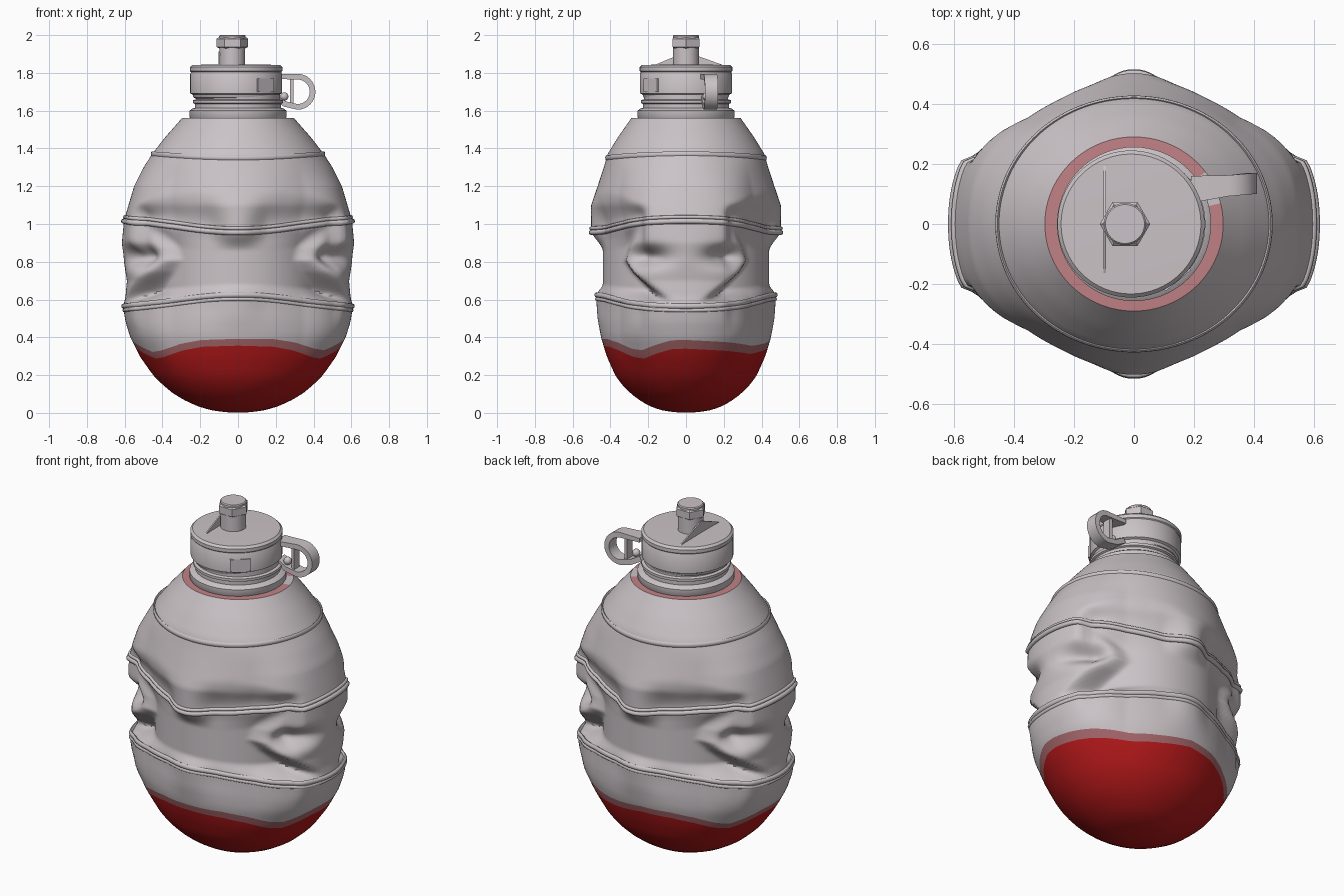
import bpy, bmesh, math
from math import sin, cos, pi, radians, degrees, hypot

if "Cube" in bpy.data.objects:
    bpy.data.objects.remove(bpy.data.objects["Cube"])

def material(name, rgb):
    m = bpy.data.materials.new(name)
    m.diffuse_color = (*rgb, 1)
    m.use_nodes = True
    m.node_tree.nodes["Principled BSDF"].inputs["Base Color"].default_value = m.diffuse_color
    return m

GREY = material("warm grey", (0.595, 0.545, 0.57))
RED = material("deep red", (0.45, 0.009, 0.010))
DUSK = material("dusky pink", (0.38, 0.135, 0.145))
PINK = material("pale pink", (0.53, 0.22, 0.235))

def finish(name, bm, mats=(GREY,), angle=35):
    bmesh.ops.recalc_face_normals(bm, faces=bm.faces)
    me = bpy.data.meshes.new(name)
    bm.to_mesh(me)
    bm.free()
    ob = bpy.data.objects.new(name, me)
    bpy.context.collection.objects.link(ob)
    for m in mats:
        me.materials.append(m)
    bpy.ops.object.select_all(action='DESELECT')
    ob.select_set(True)
    bpy.context.view_layer.objects.active = ob
    bpy.ops.object.shade_smooth_by_angle(angle=radians(angle))
    return ob

def lookup(table, x):
    for (x0, y0), (x1, y1) in zip(table, table[1:]):
        if x <= x1:
            return y0 + (y1 - y0) * max(0, (x - x0) / (x1 - x0))
    return table[-1][1]

def smooth(lo, hi, x):
    t = min(1, max(0, (x - lo) / (hi - lo)))
    return t * t * (3 - 2 * t)

def skin(bm, rings, wrap=False):
    """Join closed rings of points with quads."""
    vs = [[bm.verts.new(p) for p in r] for r in rings]
    n = len(vs[0])
    pairs = list(zip(vs, vs[1:])) + ([(vs[-1], vs[0])] if wrap else [])
    for a, b in pairs:
        for i in range(n):
            j = (i + 1) % n
            bm.faces.new((a[i], a[j], b[j], b[i]))
    return vs

# ---- body shape: half width, half depth, and the folds ----
WIDE = [(0, 0), (.004, .07), (.012, .13), (.03, .2), (.06, .27), (.1, .34), (.15, .4), (.2, .45),
        (.3, .52), (.4, .57), (.48, .595), (.56, .608), (.62, .595), (.7, .588), (.8, .605), (.9, .615),
        (1.02, .603), (1.1, .58), (1.2, .55), (1.3, .5), (1.37, .455), (1.46, .385), (1.56, .297)]
DEEP = [(0, 0), (.004, .065), (.012, .12), (.03, .18), (.06, .235), (.1, .29), (.15, .34), (.2, .375),
        (.3, .42), (.4, .45), (.5, .468), (.6, .475), (.8, .485), (.97, .502), (1.1, .502),
        (1.2, .468), (1.3, .435), (1.37, .415), (1.46, .36), (1.56, .29)]
PANEL = [(0, 15), (.1, 21), (.25, 31), (.4, 42), (.54, 50), (.7, 47), (.85, 40), (1, 31)]
PAINT = [(0, .34), (8, .338), (18, .312), (27, .287), (35, .295), (50, .33), (65, .35), (90, .356)]
PAINT_BACK = [(0, .34), (25, .328), (48, .312), (70, .33), (90, .352)]
HOLLOW = [(20, 1.1), (40, 1.16), (60, 1.185), (75, 1.17), (90, 1.15)]

def fold_of(th): return math.atan2(abs(sin(th)), abs(cos(th)))
def low_rim(th): return .585 - .03 * cos(2 * th)
def high_rim(th): return .995 + .03 * cos(2 * th)

def paint_line(th):
    return lookup(PAINT_BACK if sin(th) > 0 and cos(th) > 0 else PAINT, degrees(fold_of(th)))

def paint_edge(th): return paint_line(th) + .036 + .01 * max(0, cos(th))

def radius(th, z):
    a, b = lookup(WIDE, z), lookup(DEEP, z)
    if a < 1e-6:
        return 0
    c, s = cos(th), sin(th)
    r = a * b / hypot(b * c, a * s)
    # slightly boxy diamond section in the middle heights
    w = smooth(.2, .5, z) * (1 - smooth(1.15, 1.36, z))
    q = sin(2 * th) ** 2
    r *= 1 + w * q * (.1 * max(0, cos(2 * th)) - .035)
    fold = fold_of(th)
    zb, zt = low_rim(th), high_rim(th)
    # the surface is drawn in towards both rims on the diagonals
    win = smooth(.34, .46, fold) * (1 - smooth(1.2, 1.55, fold))
    top = lookup(HOLLOW, degrees(fold))
    r -= .058 * win * smooth(zb + .1, zt - .05, z) * (1 - smooth(zt + .02, top, z))
    r -= .022 * win * smooth(.4, zb, z) * (1 - smooth(zb, zb + .15, z))
    if zb < z < zt:
        # recessed round waist with a pinched panel on each side
        u = (z - zb) / (zt - zb)
        panel = smooth(0, .24, radians(lookup(PANEL, u)) - fold)
        inner = min(.44, r) + (r - min(.44, r)) * panel
        inner -= .085 * panel * math.exp(-((fold - .38) / .2) ** 2 - ((u - .58) / .11) ** 2)
        r += (inner - r) * (smooth(0, .2, u) if u < .5 else smooth(0, .32, 1 - u))
    return r

# ---- body ----
N = 160
def body_point(th, z):
    r = radius(th, z)
    return (r * cos(th), r * sin(th), z)

ANG = [2 * pi * i / N for i in range(N)]
stops = [(lambda t: .0015, 0), (paint_line, 16), (paint_edge, 2), (low_rim, 8),
         (high_rim, 40), (lambda t: 1.2, 14), (lambda t: 1.37, 8), (lambda t: 1.56, 8)]
rings = [[body_point(t, .0015) for t in ANG]]
for (f0, _), (f1, n) in zip(stops, stops[1:]):
    for k in range(1, n + 1):
        e = (k / n) ** 2 if f1 is paint_line else k / n
        rings.append([body_point(t, f0(t) + (f1(t) - f0(t)) * e) for t in ANG])
rings.append([(.25 * cos(t), .25 * sin(t), 1.562) for t in ANG])
rings.append([(.1 * cos(t), .1 * sin(t), 1.562) for t in ANG])
bm = bmesh.new()
vs = skin(bm, rings)
bm.faces.new(vs[0])
bm.faces.new(vs[-1])
# painted base, its soft edge, and the ring around the neck
for i, f in enumerate(bm.faces):
    row = i // N
    c = f.calc_center_median()
    deg = degrees(math.atan2(c.y, c.x))
    if row < 16 or c.z < .01:
        f.material_index = 1
    elif row < 18:
        f.material_index = 2
    elif row == len(rings) - 3 and not 14 < deg < 37:
        f.material_index = 3
finish("bottle_body", bm, (GREY, RED, DUSK, PINK), 40)

# ---- raised rims following the body ----
def rim(name, height, out, half_h, half_w, sides=8):
    bm = bmesh.new()
    loops = []
    for t in ANG:
        z = height(t)
        r = radius(t, z) + out
        loop = []
        for k in range(sides):
            p = 2 * pi * k / sides
            rr = r + half_w * cos(p)
            loop.append((rr * cos(t), rr * sin(t), z + half_h * sin(p)))
        loops.append(loop)
    skin(bm, loops, wrap=True)
    finish(name, bm, angle=50)

rim("upper_rim", lambda t: high_rim(t) - .010, .002, .014, .014)
rim("upper_rim_lip", lambda t: high_rim(t) + .012, .0, .01, .011)
rim("lower_rim", lambda t: low_rim(t) + .010, .0, .014, .011)
rim("lower_rim_lip", lambda t: low_rim(t) - .012, -.002, .01, .008)
rim("shoulder_rim", lambda t: 1.36 + .01 * cos(2 * t), .0, .014, .007)

# ---- turned parts ----
def lathe(name, profile, cx=0, sides=64, angle=35):
    bm = bmesh.new()
    rings = [[(cx + r * cos(2 * pi * i / sides), r * sin(2 * pi * i / sides), z)
              for i in range(sides)] for r, z in profile]
    vs = skin(bm, rings)
    bm.faces.new(vs[0])
    bm.faces.new(vs[-1])
    return finish(name, bm, angle=angle)

lathe("neck", [(.25, 1.555), (.257, 1.565), (.257, 1.6), (.24, 1.612), (.228, 1.615), (.228, 1.635),
               (.238, 1.64), (.238, 1.655), (.222, 1.66), (.222, 1.7)])
lathe("cap", [(.215, 1.665), (.225, 1.67), (.23, 1.685), (.243, 1.692), (.243, 1.795), (.24, 1.8),
              (.24, 1.805), (.245, 1.81), (.245, 1.83), (.233, 1.842), (.1, 1.845)], -.01)
lathe("spout_stem", [(.068, 1.83), (.068, 1.95)], -.03, 32)
lathe("spout_collar", [(.07, 1.93), (.084, 1.938), (.084, 1.98), (.074, 1.988)], -.03, 6)
lathe("spout_tip", [(.07, 1.97), (.07, 1.995), (.065, 2.0), (.04, 2.0)], -.03, 32)

# ---- thin fin on the cap ----
bm = bmesh.new()
tri = [(.2, 1.84), (-.17, 1.84), (.0, 1.912)]
sides = [[bm.verts.new((x, y, z)) for y, z in tri] for x in (-.102, -.094)]
for s in sides:
    bm.faces.new(s)
for i in range(3):
    j = (i + 1) % 3
    bm.faces.new((sides[0][i], sides[0][j], sides[1][j], sides[1][i]))
finish("cap_fin", bm)

# ---- carrying loop: a flat D-shaped strap ----
def strap_section(x, z, nx, nz, half_y, half_t):
    y = .115 + .1 * (x - .19)
    return [(x + nx * d * half_t, y + e * half_y, z + nz * d * half_t)
            for d, e in ((-1, -1), (1, -1), (1, 1), (-1, 1))]

loops = [strap_section(.19, 1.78, 0, 1, .045, .012)]
for k in range(17):
    p = pi / 2 - pi * k / 16
    loops.append(strap_section(.315 + .08 * cos(p), 1.7 + .08 * sin(p), cos(p), sin(p), .035, .015))
loops.append(strap_section(.25, 1.635, -.3, -1, .035, .014))
loops.append(strap_section(.19, 1.67, -.5, -1, .035, .014))
bm = bmesh.new()
vs = skin(bm, loops)
bm.faces.new(vs[0])
bm.faces.new(vs[-1])
finish("carry_loop", bm)

def block(name, loc, size, turn=0):
    bm = bmesh.new()
    bmesh.ops.create_cube(bm, size=1)
    bmesh.ops.scale(bm, vec=size, verts=bm.verts)
    ob = finish(name, bm)
    ob.location = loc
    ob.rotation_euler.z = turn
    return ob

block("loop_post", (.285, .125, 1.705), (.018, .05, .16))
t = radians(-50)
block("cap_tab", (-.01 + .236 * cos(t), .236 * sin(t), 1.735), (.02, .11, .07), t)

# ---- small stud beside the loop ----
bm = bmesh.new()
bmesh.ops.create_uvsphere(bm, u_segments=16, v_segments=10, radius=.022)
finish("loop_stud", bm).location = (.245, .11, 1.675)
